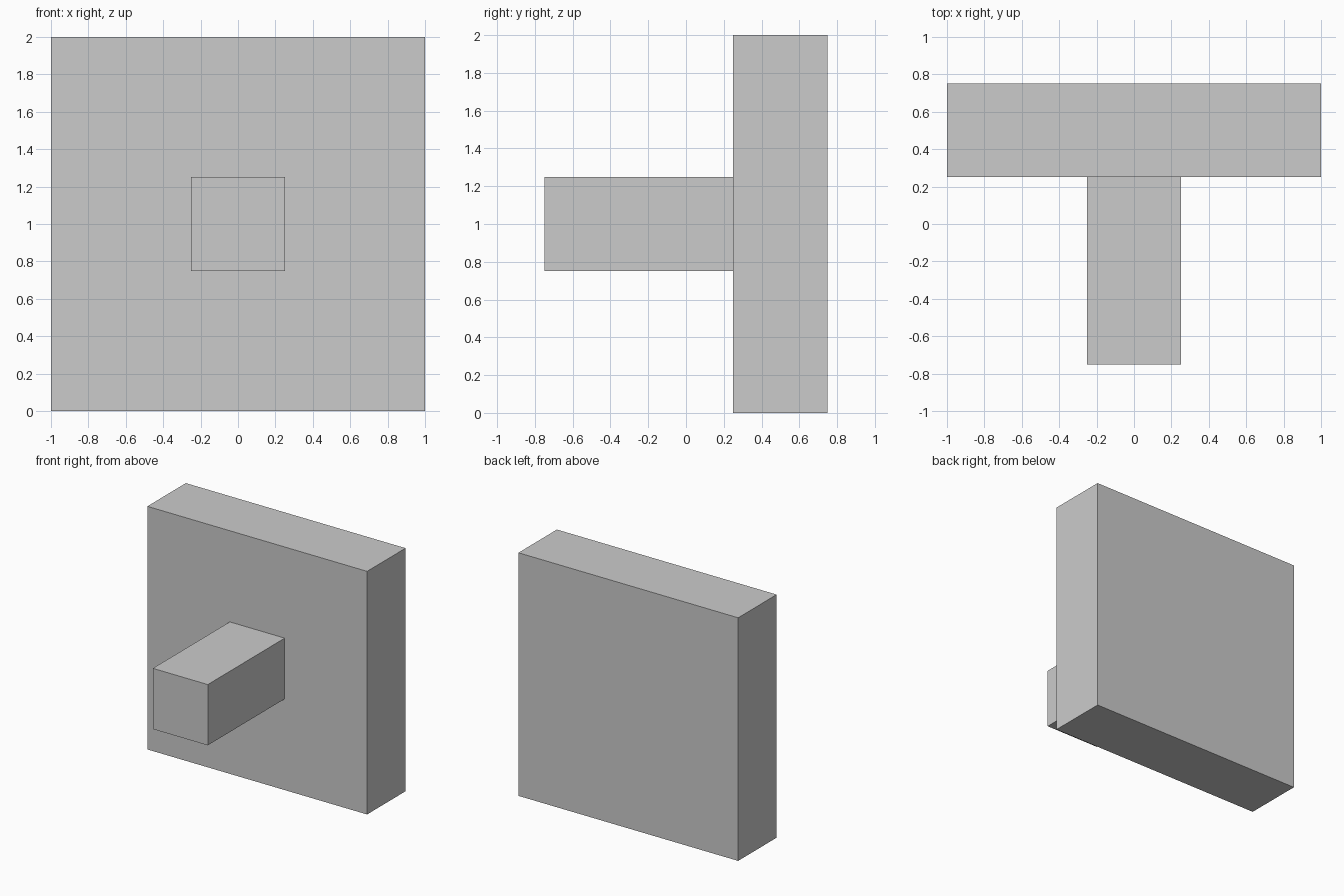
import bpy

if "Cube" in bpy.data.objects:
    bpy.data.objects.remove(bpy.data.objects["Cube"])


def box(name, low, high):
    """Add an axis-aligned box between two corners."""
    centre = [(a + b) / 2 for a, b in zip(low, high)]
    size = [b - a for a, b in zip(low, high)]
    bpy.ops.mesh.primitive_cube_add(size=1, location=centre)
    obj = bpy.context.object
    obj.name = name
    obj.scale = size
    bpy.ops.object.transform_apply(location=False, rotation=False, scale=True)
    return obj


# Square upright plate at the back
box("plate", (-1, 0.25, 0), (1, 0.75, 2))

# Square bar sticking out of the middle of the plate's front
box("bar", (-0.25, -0.75, 0.75), (0.25, 0.25, 1.25))
